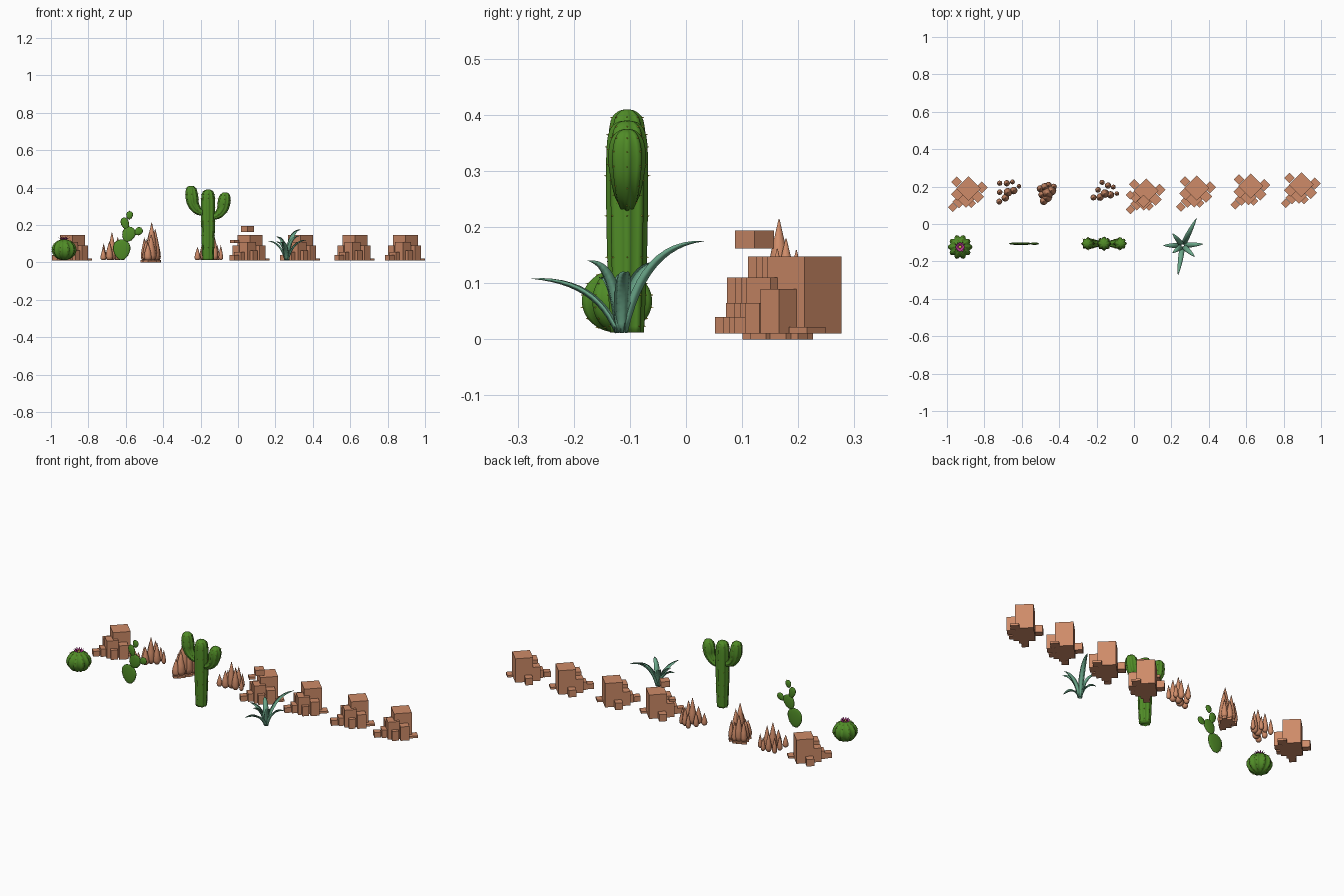
import bpy, bmesh
from math import sin, cos, pi, atan2
from mathutils import Vector, Matrix

if "Cube" in bpy.data.objects:
    bpy.data.objects.remove(bpy.data.objects["Cube"])


def material(name, rgb):
    m = bpy.data.materials.new(name)
    m.diffuse_color = (*rgb, 1)
    m.use_nodes = True
    m.node_tree.nodes["Principled BSDF"].inputs["Base Color"].default_value = m.diffuse_color
    return m


ROCK = material("sandstone", (0.62, 0.26, 0.14))
GREEN = material("cactus_green", (0.08, 0.26, 0.02))
TEAL = material("agave_green", (0.15, 0.40, 0.26))
YELLOW = material("spine_yellow", (0.75, 0.65, 0.05))
PINK = material("petal_magenta", (0.5, 0.04, 0.3))


def finish(name, bm, mat, smooth=False):
    bmesh.ops.recalc_face_normals(bm, faces=bm.faces)
    me = bpy.data.meshes.new(name)
    for f in bm.faces:
        f.smooth = smooth
    bm.to_mesh(me)
    bm.free()
    me.materials.append(mat)
    ob = bpy.data.objects.new(name, me)
    bpy.context.collection.objects.link(ob)
    return ob


def skin(bm, rings):
    """Bridge successive closed loops of points and cap both ends."""
    loops = [[bm.verts.new(p) for p in r] for r in rings]
    n = len(loops[0])
    for a, b in zip(loops, loops[1:]):
        for i in range(n):
            j = (i + 1) % n
            bm.faces.new((a[i], a[j], b[j], b[i]))
    bm.faces.new(loops[0][::-1])
    bm.faces.new(loops[-1])


def spike(bm, pos, direction, r=0.0025, h=0.008):
    q = Vector(direction).to_track_quat('Z', 'Y').to_matrix().to_4x4()
    bmesh.ops.create_cone(bm, cap_ends=True, segments=4, radius1=r, radius2=0, depth=h,
                          matrix=Matrix.Translation(Vector(pos)) @ q)


def ribbed(name, path, ribs, y, spines=None, step=2):
    """Ribbed cactus stem along (x, z, radius) points in a plane of constant y."""
    bm, rings, n = bmesh.new(), [], ribs * 4
    for i, (x, z, r) in enumerate(path):
        a, b = path[max(i - 1, 0)], path[min(i + 1, len(path) - 1)]
        t = Vector((b[0] - a[0], 0, b[1] - a[1])).normalized()
        u, v, ring = Vector((t.z, 0, -t.x)), Vector((0, 1, 0)), []
        for k in range(n):
            w = 2 * pi * k / n
            rr = r * (0.8 + 0.2 * abs(cos(w * ribs / 2)))
            d = u * cos(w) + v * sin(w)
            ring.append(Vector((x, y, z)) + d * rr)
            if spines is not None and k % 4 == 0 and i % step == 1 and r > 0.02:
                spike(spines, ring[-1], d)
        rings.append(ring)
    skin(bm, rings)
    return finish(name, bm, GREEN, True)


def smooth_path(pts, n=5):
    """Catmull-Rom through (x, z, radius) points."""
    p = [Vector(q) for q in pts]
    p = [p[0]] + p + [p[-1]]
    out = []
    for a, b, c, d in zip(p, p[1:], p[2:], p[3:]):
        for k in range(n):
            t = k / n
            out.append(0.5 * (2 * b + (c - a) * t + (2 * a - 5 * b + 4 * c - d) * t * t
                              + (3 * b - a - 3 * c + d) * t ** 3))
    return [tuple(q) for q in out + [p[-1]]]


# tall branching cactus
spines = bmesh.new()
trunk = [(-0.16, 0.012, 0.03), (-0.16, 0.1, 0.034), (-0.16, 0.22, 0.037), (-0.16, 0.33, 0.037),
         (-0.16, 0.37, 0.032), (-0.16, 0.386, 0.019), (-0.16, 0.39, 0.002)]
ribbed("tall_cactus_trunk", smooth_path(trunk), 8, -0.105, spines, 3)
for side, top in ((-1, 0.41), (1, 0.375)):
    dz = (top - 0.375) * 0.6
    arm = [(0.02, 0.24 + dz, 0.014), (0.055, 0.257 + dz, 0.023), (0.079, 0.29 + dz, 0.030),
           (0.086, 0.325 + dz, 0.034), (0.09, top - 0.02, 0.029),
           (0.09, top - 0.004, 0.016), (0.09, top, 0.002)]
    ribbed("tall_cactus_arm", smooth_path([(-0.16 + side * a, b, c) for a, b, c in arm]),
           8, -0.105, spines, 4)

# barrel cactus
ball = [(-0.93, 0.068 - 0.056 * cos(pi * k / 16), max(0.066 * sin(pi * k / 16), 0.002))
        for k in range(17)]
ribbed("barrel_cactus", ball, 10, -0.123, spines)

# barrel cactus flower
petals, heart = bmesh.new(), bmesh.new()
for ring, (n, r, h) in enumerate(((12, 0.03, 0.012), (8, 0.02, 0.02))):
    for k in range(n):
        w = 2 * pi * (k + ring * 0.5) / n
        d, s = Vector((cos(w), sin(w), 0)), Vector((-sin(w), cos(w), 0)) * 0.006
        c = Vector((-0.93, -0.123, 0.121))
        mid = c + d * r * 0.6 + Vector((0, 0, h * 0.3))
        petals.faces.new([petals.verts.new(p) for p in
                          (c, mid + s, c + d * r + Vector((0, 0, h)), mid - s)])
finish("flower_petals", petals, PINK)
bmesh.ops.create_uvsphere(heart, u_segments=10, v_segments=6, radius=0.009,
                          matrix=Matrix.Translation((-0.93, -0.123, 0.124)))
finish("flower_heart", heart, YELLOW, True)

# prickly pear pads: x, z, half width, half height, lean
pads = bmesh.new()
for x, z, rx, rz, lean in ((-0.622, 0.068, 0.046, 0.055, 0), (-0.585, 0.15, 0.035, 0.042, 0.4),
                           (-0.604, 0.208, 0.021, 0.033, -0.3), (-0.58, 0.252, 0.018, 0.022, 0.2),
                           (-0.532, 0.166, 0.02, 0.024, 0.9)):
    m = Matrix.Translation((x, -0.105, z)) @ Matrix.Rotation(lean, 4, 'Y')
    vs = bmesh.ops.create_uvsphere(pads, u_segments=16, v_segments=10, radius=1)['verts']
    for v in vs:
        q = v.co
        v.co = m @ Vector((q.x * rx * (1 + 0.18 * q.z), q.y * 0.007, q.z * rz))
    for k in range(10):
        w = 2 * pi * k / 10
        e = m @ Vector((cos(w) * rx, 0, sin(w) * rz))
        spike(spines, e, e - Vector((x, -0.105, z)), 0.0015, 0.006)
finish("prickly_pear_pads", pads, GREEN, True)
finish("cactus_spines", spines, YELLOW)

# agave leaves, given by their tips
base = Vector((0.26, -0.115, 0.012))
leaves = bmesh.new()
for tip in ((0.335, 0.033, 0.175), (0.235, -0.275, 0.108), (0.155, -0.115, 0.115),
            (0.37, -0.107, 0.12), (0.205, -0.05, 0.137), (0.325, -0.175, 0.14),
            (0.205, -0.155, 0.11)):
    tip = Vector(tip)
    d = tip - base
    flat = Vector((d.x, d.y, 0)).normalized()
    side = Vector((-flat.y, flat.x, 0))
    start = base + flat * 0.008
    bend = base + Vector((d.x * 0.28, d.y * 0.28, d.z * 0.98))
    rings = []
    for k in range(13):
        t = k / 12
        c = start * (1 - t) ** 2 + bend * 2 * t * (1 - t) + tip * t * t
        tan = ((bend - start) * (1 - t) + (tip - bend) * t).normalized()
        up = side.cross(tan) * -1
        if up.dot(flat) > 0:
            up = -up
        w = 0.018 * (0.65 + 1.3 * t) * (1 - t) ** 0.8 + 0.0004
        rings.append([c + side * w + up * w * 0.4, c + up * w * 0.1,
                      c - side * w + up * w * 0.4, c - up * w * 0.35])
    skin(leaves, rings)
finish("agave_leaves", leaves, TEAL, True)


def block(bm, x, y, side, z0, z1):
    m = (Matrix.Translation((x, y, (z0 + z1) / 2)) @ Matrix.Rotation(pi / 4, 4, 'Z')
         @ Matrix.Diagonal((side, side, z1 - z0, 1)))
    bmesh.ops.create_cube(bm, size=1, matrix=m)


# stepped block rocks: offset x, y, side, top
BLOCKS = ((0.005, 0.025, 0.094, 0.148), (-0.008, -0.035, 0.062, 0.11), (0.055, -0.02, 0.047, 0.09),
          (0.076, 0.03, 0.046, 0.022), (-0.055, -0.005, 0.047, 0.09), (-0.079, -0.075, 0.036, 0.04),
          (-0.058, 0.06, 0.04, 0.05), (-0.045, -0.045, 0.05, 0.055), (0.02, -0.055, 0.036, 0.065))
for cx, cy in ((-0.89, 0.165), (0.06, 0.152), (0.33, 0.167), (0.62, 0.178), (0.89, 0.186)):
    bm = bmesh.new()
    for x, y, s, top in BLOCKS:
        block(bm, cx + x, cy + y, s, 0.01, top)
    if cx == 0.06:  # loose slabs above this rock
        block(bm, 0.05, 0.122, 0.049, 0.162, 0.194)
        block(bm, -0.02, 0.155, 0.034, 0.105, 0.12)
    finish("block_rock", bm, ROCK)

# spire rocks: offset x, y, radius, height
SPIRES = ((-0.048, 0.043, 0.014, 0.09), (-0.01, 0.043, 0.017, 0.11), (0.02, 0.05, 0.013, 0.08),
          (-0.004, -0.005, 0.023, 0.15), (0.027, 0.004, 0.02, 0.125), (0.055, 0.027, 0.012, 0.08),
          (-0.048, -0.005, 0.015, 0.085), (-0.05, -0.055, 0.016, 0.07), (-0.018, -0.035, 0.02, 0.10))
PROFILE = ((0.45, 0), (0.85, 0.08), (1, 0.2), (0.8, 0.45), (0.45, 0.72), (0.03, 1))
for cx, cy, spread, fat, tall, z0, turn in ((-0.67, 0.175, 1, 1, 1, 0.012, 0),
                                            (-0.46, 0.17, 0.7, 1.35, 1.36, 0.01, 0.3),
                                            (-0.15, 0.165, 0.95, 1, 1, 0.012, -0.5)):
    bm = bmesh.new()
    slabs = bmesh.new()
    for x, y, r, h in SPIRES:
        px = cx + spread * (x * cos(turn) - y * sin(turn))
        py = cy + spread * (x * sin(turn) + y * cos(turn))
        skin(bm, [[(px + r * fat * f * cos(k * pi / 6), py + r * fat * f * sin(k * pi / 6),
                    z0 + h * tall * g) for k in range(12)] for f, g in PROFILE])
        if spread < 0.8:  # footing slabs under the big spires
            block(slabs, px, py, r * 2, 0, 0.012)
    finish("spire_rock", bm, ROCK, True)
    if slabs.verts:
        finish("spire_footing", slabs, ROCK)
    else:
        slabs.free()
